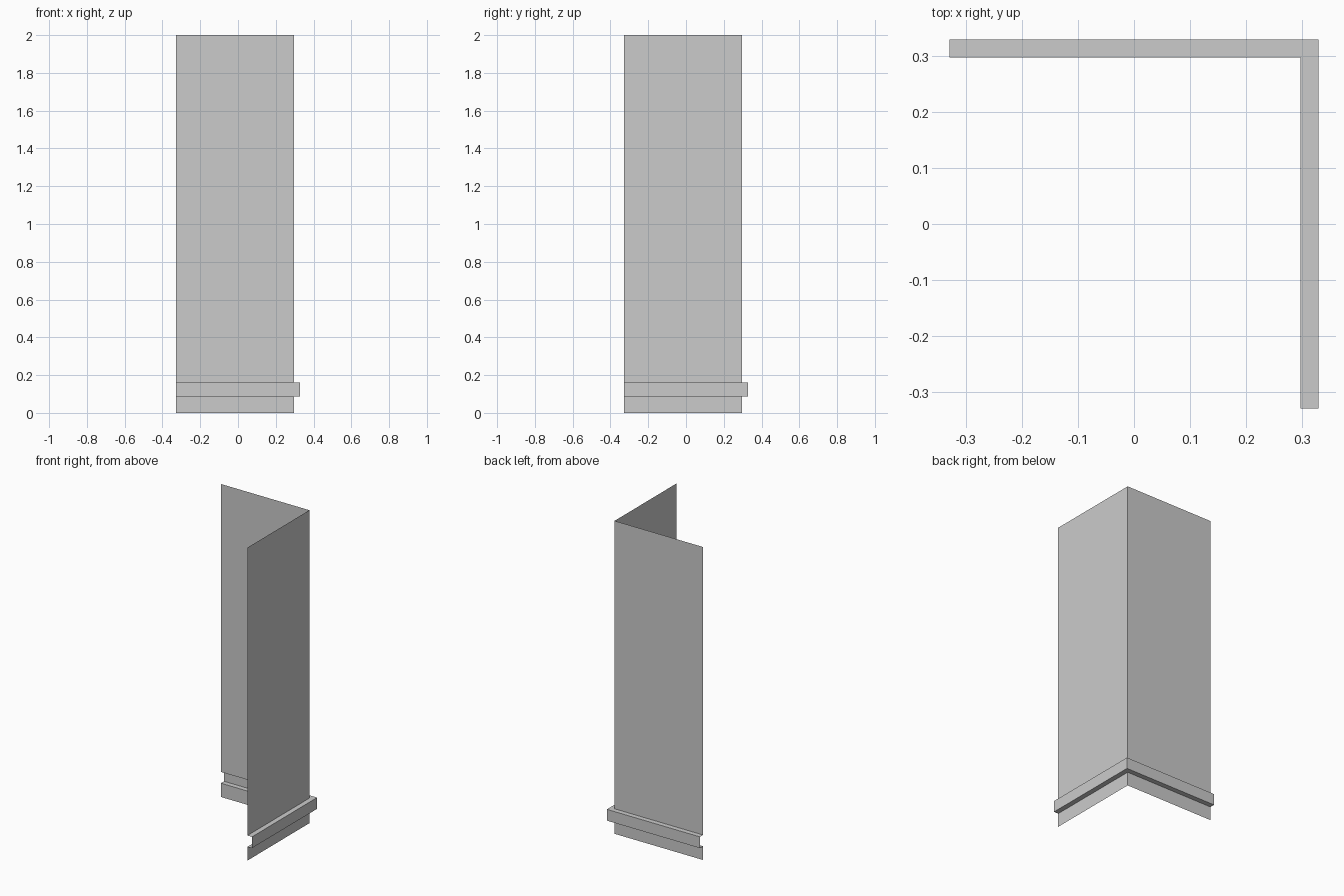
import bpy, bmesh

if "Cube" in bpy.data.objects:
    bpy.data.objects.remove(bpy.data.objects["Cube"])

START = -0.329      # free ends of both wall legs
WALL, RAIL = 0.297, 0.329   # distance of wall plane and of raised rail

# Vertical profile: (offset from centre, height)
profile = [(WALL, 0), (WALL, 0.088), (RAIL, 0.088),
           (RAIL, 0.16), (WALL, 0.16), (WALL, 2.0)]

# Sweep the profile around the mitred corner as a thin sheet
bm = bmesh.new()
rows = [[bm.verts.new(p) for p in ((d, START, z), (d, d, z), (START, d, z))]
        for d, z in profile]
for low, high in zip(rows, rows[1:]):
    for i in range(2):
        bm.faces.new((low[i], low[i + 1], high[i + 1], high[i]))
bm.normal_update()

mesh = bpy.data.meshes.new("corner_wall")
bm.to_mesh(mesh)
bm.free()
wall = bpy.data.objects.new("corner_wall", mesh)
bpy.context.collection.objects.link(wall)
